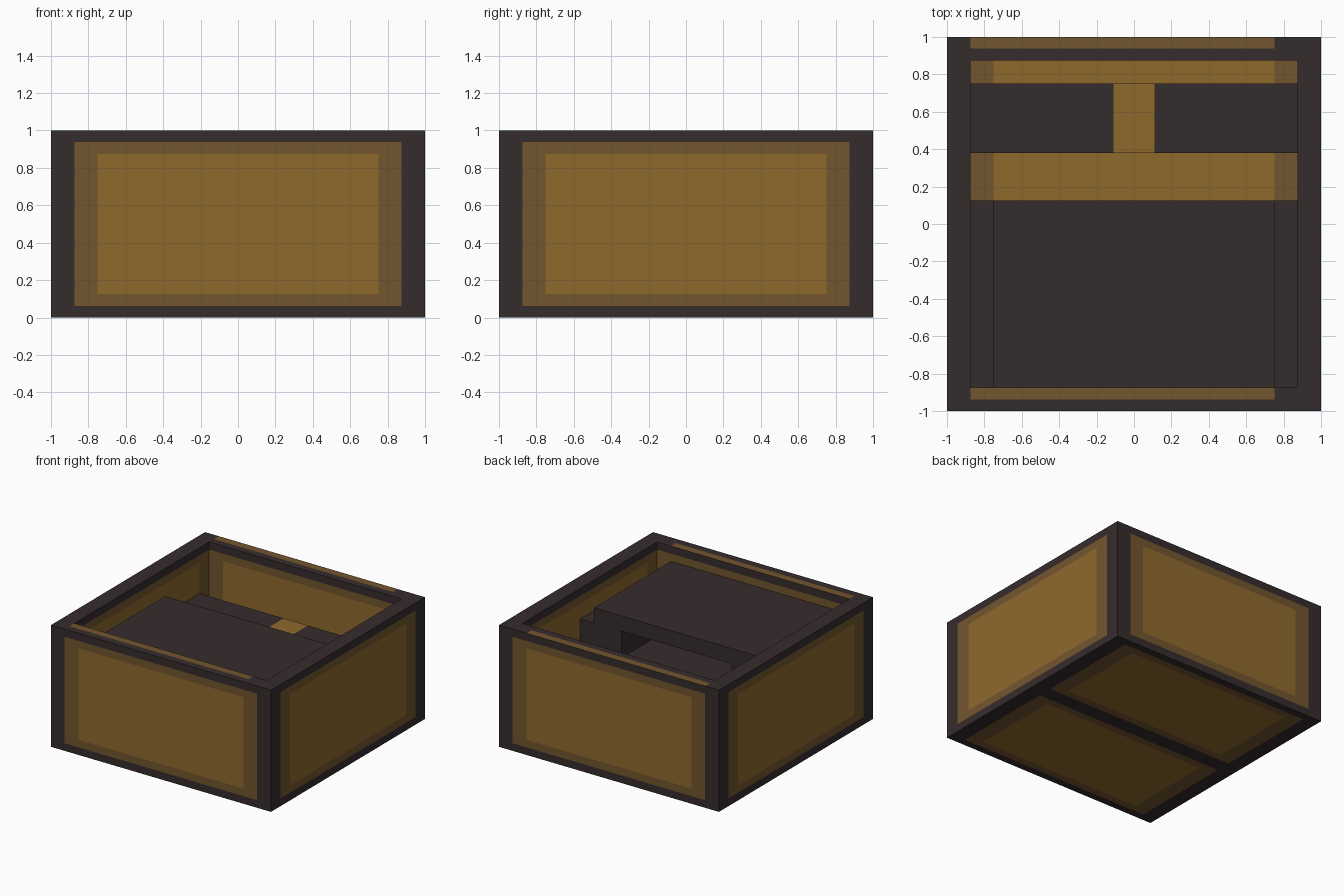
import bpy
import bmesh
from mathutils import Vector

old = bpy.data.objects.get("Cube")
if old:
    bpy.data.objects.remove(old, do_unlink=True)


def make_material(name, rgb):
    mat = bpy.data.materials.new(name)
    mat.use_nodes = True
    colour = (*rgb, 1.0)
    mat.diffuse_color = colour
    mat.node_tree.nodes["Principled BSDF"].inputs["Base Color"].default_value = colour
    return mat


DARK, EDGE, GOLD = range(3)
MATERIALS = [
    make_material("dark_frame", (0.036, 0.025, 0.026)),
    make_material("panel_edge_brown", (0.171, 0.093, 0.027)),
    make_material("panel_gold", (0.275, 0.144, 0.027)),
]


def box(name, low, high, cuts=((), (), ()), rule=None):
    """Box between two corners, sliced at the given x, y, z and coloured by rule."""
    low, high = Vector(low), Vector(high)
    bm = bmesh.new()
    bmesh.ops.create_cube(bm, size=1)
    for v in bm.verts:
        v.co = (low + high) / 2 + v.co * (high - low)
    for axis, values in enumerate(cuts):
        normal = Vector((0, 0, 0))
        normal[axis] = 1
        for value in values:
            if low[axis] < value < high[axis]:
                bmesh.ops.bisect_plane(bm, geom=bm.verts[:] + bm.edges[:] + bm.faces[:],
                                       plane_co=normal * value, plane_no=normal)
    bm.normal_update()
    if rule:
        for f in bm.faces:
            f.material_index = rule(f.calc_center_median(), f.normal)
    mesh = bpy.data.meshes.new(name)
    bm.to_mesh(mesh)
    bm.free()
    for mat in MATERIALS:
        mesh.materials.append(mat)
    obj = bpy.data.objects.new(name, mesh)
    bpy.context.collection.objects.link(obj)
    return obj


def panel_rule(c, n):
    """Framed panels: dark frame, brown border, gold middle."""
    if n.z > 0.5 and c.z > 0.99:
        # Thin brown strips on the front and back rim
        strip = -0.9375 < c.y < -0.875 or c.y > 0.9375
        return EDGE if strip and -0.875 < c.x < 0.75 else DARK
    if abs(n.z) > 0.5:
        u, v = abs(c.x), abs(abs(c.y) - 0.5)
    else:
        u, v = abs(c.y if abs(n.x) > 0.5 else c.x), abs(c.z - 0.5)
    if u < 0.75 and v < 0.375:
        return GOLD
    return EDGE if u < 0.875 and v < 0.4375 else DARK


def both(*values):
    return [s * v for v in values for s in (-1, 1)]


WALL = 0.125
IN = 1 - WALL
FLOOR = 0.125
shell_cuts = (both(0.75, 0.875),
              both(0.0625, 0.125, 0.75, 0.875, 0.9375),
              (0.0625, 0.125, 0.875, 0.9375))

# Outer shell
box("front_wall", (-1, -1, 0), (1, -IN, 1), shell_cuts, panel_rule)
box("back_wall", (-1, IN, 0), (1, 1, 1), shell_cuts, panel_rule)
box("right_wall", (-1, -IN, 0), (-IN, IN, 1), shell_cuts, panel_rule)
box("left_wall", (IN, -IN, 0), (1, IN, 1), shell_cuts, panel_rule)
box("floor", (-IN, -IN, 0), (IN, IN, FLOOR), shell_cuts, panel_rule)

# Front cabinet with a slot facing the bench
FACE, SHELF, LEDGE = 0.125, 0.53, 0.75
box("cabinet_base", (-IN, -IN, FLOOR), (IN, FACE, SHELF))
box("cabinet_right_side", (-IN, -IN, SHELF), (-0.5, FACE, LEDGE))
box("cabinet_left_side", (0.5, -IN, SHELF), (IN, FACE, LEDGE))
box("cabinet_slot_back", (-0.5, -IN, SHELF), (0.5, -0.75, LEDGE))
box("cabinet_top", (-0.75, -IN, LEDGE), (0.75, FACE, 0.875))

# Bench with a gold strip between its two seats
GAP = 0.11
box("bench", (-IN, 0.38, FLOOR), (IN, 0.75, 0.625), (both(GAP), (), ()),
    lambda c, n: GOLD if abs(c.x) < GAP else DARK)
